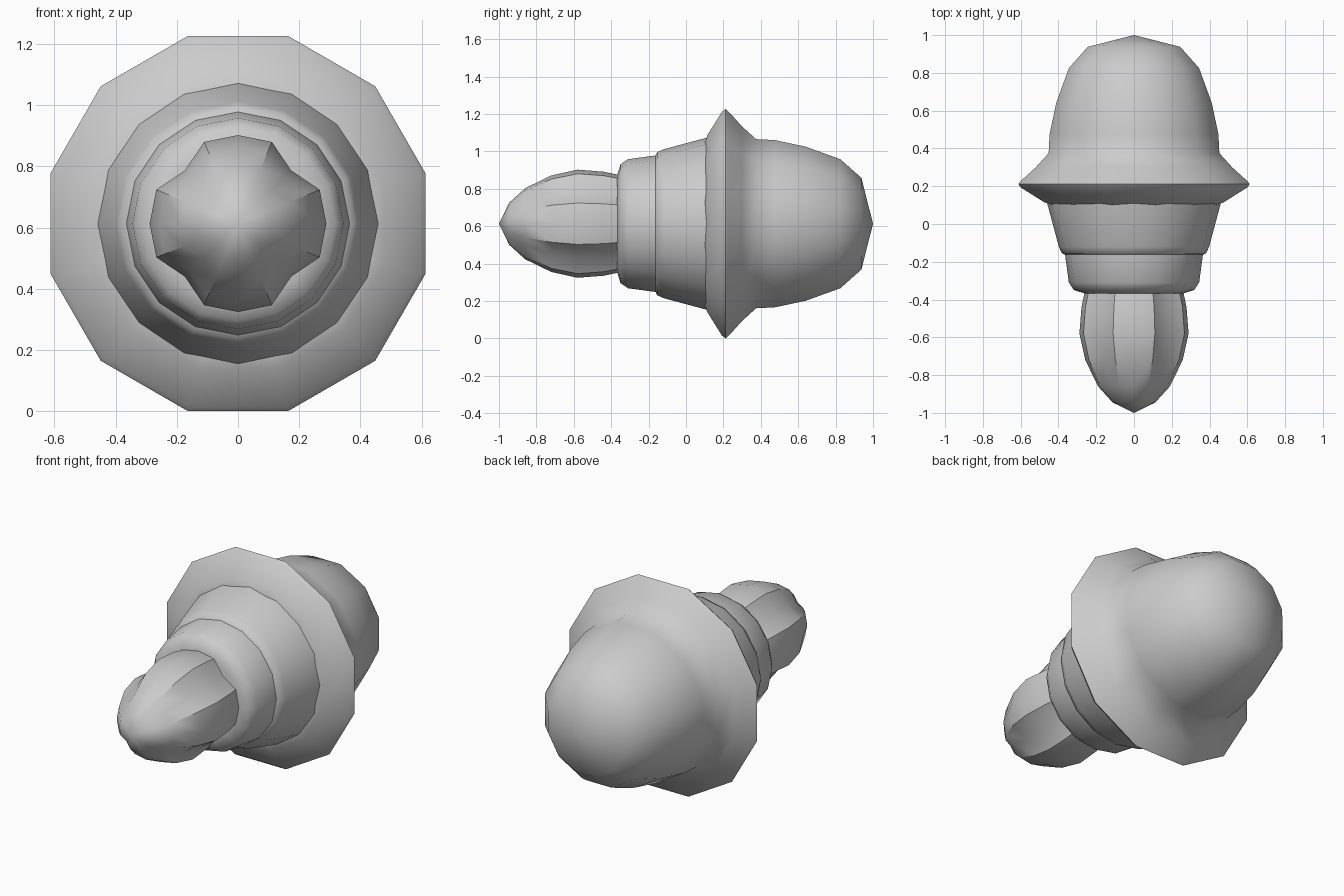
import bpy, bmesh, math

if "Cube" in bpy.data.objects:
    bpy.data.objects.remove(bpy.data.objects["Cube"])

CZ = 0.613  # height of the long axis

grey = bpy.data.materials.new("plain grey")
grey.diffuse_color = (0.6, 0.6, 0.6, 1)
grey.use_nodes = True
grey.node_tree.nodes["Principled BSDF"].inputs["Base Color"].default_value = grey.diffuse_color


def lathe(name, profile, sides, offset=0.0, factor=lambda k: 1.0, angle=50):
    """Revolve (y, radius) points around the y axis; radius 0 makes a pole."""
    bm = bmesh.new()
    rings = []
    for y, r in profile:
        if r == 0:
            rings.append([bm.verts.new((0, y, CZ))])
            continue
        ring = []
        for k in range(sides):
            a = math.radians(offset) + 2 * math.pi * k / sides
            q = r * factor(k)
            ring.append(bm.verts.new((q * math.cos(a), y, CZ + q * math.sin(a))))
        rings.append(ring)
    for a, b in zip(rings, rings[1:]):
        for k in range(sides):
            n = (k + 1) % sides
            quad = [a[k % len(a)], a[n % len(a)], b[n % len(b)], b[k % len(b)]]
            bm.faces.new(list(dict.fromkeys(quad)))
    bmesh.ops.recalc_face_normals(bm, faces=bm.faces)
    me = bpy.data.meshes.new(name)
    bm.to_mesh(me)
    bm.free()
    me.materials.append(grey)
    ob = bpy.data.objects.new(name, me)
    bpy.context.collection.objects.link(ob)
    bpy.ops.object.select_all(action='DESELECT')
    bpy.context.view_layer.objects.active = ob
    ob.select_set(True)
    bpy.ops.object.shade_smooth_by_angle(angle=math.radians(angle))
    return ob


# Domed back with flared brim, twelve sided
f = 1 / math.cos(math.radians(15))
dome = [(0.09, 0), (0.10, 0.43), (0.115, 0.475), (0.192, 0.598), (0.212, 0.613), (0.232, 0.595),
        (0.30, 0.52), (0.375, 0.452), (0.475, 0.447), (0.64, 0.412),
        (0.825, 0.345), (0.938, 0.245), (1.0, 0)]
lathe("dome_and_brim", [(y, r * f) for y, r in dome], 12, 15)

# Tapered collar in front of the brim
lathe("collar", [(0.15, 0), (0.15, 0.465), (0.10, 0.457), (-0.12, 0.398),
                 (-0.155, 0.382), (-0.17, 0.345), (-0.17, 0)], 16)

# Narrower ring with a rounded front edge
lathe("neck_ring", [(-0.10, 0), (-0.10, 0.372), (-0.17, 0.364), (-0.31, 0.345),
                    (-0.35, 0.318), (-0.368, 0.26), (-0.366, 0)], 16)

# Four-lobed tip with creases on the diagonals
lathe("lobed_tip", [(-0.33, 0), (-0.33, 0.255), (-0.44, 0.278), (-0.58, 0.289),
                    (-0.72, 0.258), (-0.86, 0.19), (-0.945, 0.113), (-1.0, 0)],
      16, 0, lambda k: 0.85 if k % 4 == 2 else 1.0, 40)
